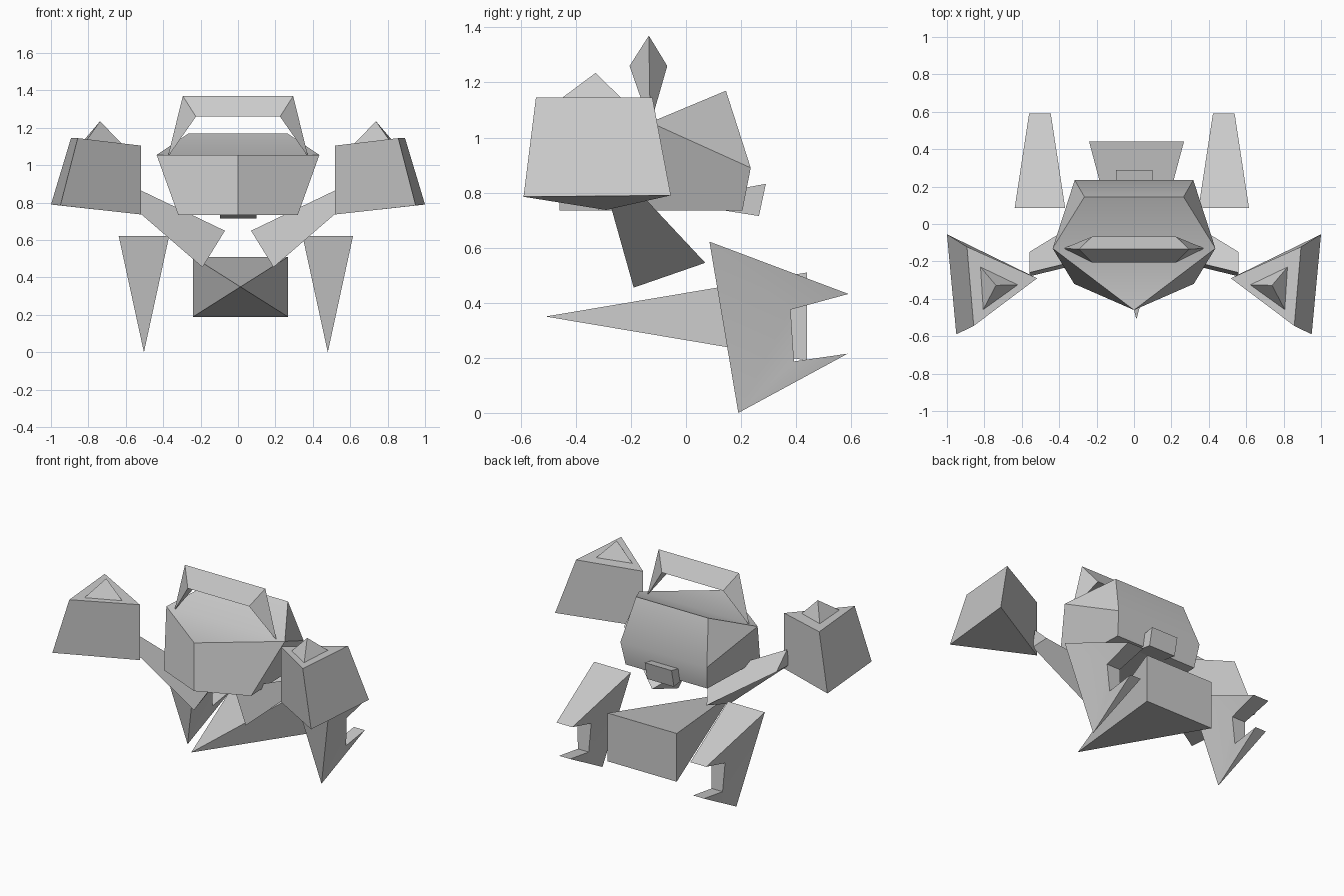
import bpy, bmesh, math

cube = bpy.data.objects.get("Cube")
if cube:
    bpy.data.objects.remove(cube, do_unlink=True)

grey = bpy.data.materials.new("plain_grey")
grey.use_nodes = True
grey.diffuse_color = (0.6, 0.6, 0.6, 1)
grey.node_tree.nodes["Principled BSDF"].inputs["Base Color"].default_value = (0.6, 0.6, 0.6, 1)


def build(name, points, faces):
    """Make one object from named points and faces spelled with those names."""
    bm = bmesh.new()
    verts = {key: bm.verts.new(co) for key, co in points.items()}
    for face in faces:
        bm.faces.new([verts[key] for key in face.split()])
    bmesh.ops.recalc_face_normals(bm, faces=bm.faces)
    mesh = bpy.data.meshes.new(name)
    bm.to_mesh(mesh)
    bm.free()
    mesh.materials.append(grey)
    obj = bpy.data.objects.new(name, mesh)
    bpy.context.collection.objects.link(obj)
    bpy.ops.object.select_all(action='DESELECT')
    obj.select_set(True)
    bpy.context.view_layer.objects.active = obj
    bpy.ops.object.shade_smooth_by_angle(angle=math.radians(30))
    return obj


def both(points, centre=0.0):
    """Mirror points across x, adding l and r to their names."""
    out = {}
    for key, (x, y, z) in points.items():
        out[key + "r"] = (centre - x, y, z)
        out[key + "l"] = (centre + x, y, z)
    return out


def prism(name, start, end):
    """Join two rings of the same size and cap them."""
    n = len(start)
    pts = {f"s{i}": p for i, p in enumerate(start)}
    pts.update({f"e{i}": p for i, p in enumerate(end)})
    faces = [f"s{i} s{(i + 1) % n} e{(i + 1) % n} e{i}" for i in range(n)]
    faces += [" ".join(f"{c}{i}" for i in range(n)) for c in "se"]
    return build(name, pts, faces)


def cone(name, base, apex):
    """Pyramid over any base ring."""
    n = len(base)
    pts = {f"b{i}": p for i, p in enumerate(base)}
    pts["a"] = apex
    faces = [f"b{i} b{(i + 1) % n} a" for i in range(n)]
    return build(name, pts, faces + [" ".join(f"b{i}" for i in range(n))])


# Body with a pointed front and sloping roof
body = both({"rim": (0.435, -0.13, 1.055), "roof": (0.265, 0.145, 1.17),
             "mid": (0.317, 0.235, 0.89), "low": (0.32, -0.32, 0.735),
             "back": (0.3, 0.205, 0.735)})
body["nose"] = (0, -0.46, 1.055)
body["chin"] = (0, -0.46, 0.735)
faces = ["nose riml rimr", "riml roofl roofr rimr", "roofl midl midr roofr",
         "midl backl backr midr", "chin lowr backr backl lowl"]
for s in "lr":
    faces += [f"nose rim{s} low{s} chin", f"rim{s} mid{s} back{s} low{s}",
              f"rim{s} roof{s} mid{s}"]
build("body", body, faces)

# Roof bar: triangular beam whose ends taper down to points
bar = both({"top": (0.295, -0.135, 1.37), "front": (0.225, -0.205, 1.26),
            "rear": (0.225, -0.068, 1.26), "tip": (0.375, -0.13, 1.045)})
faces = ["topl topr frontr frontl", "topl topr rearr rearl", "frontl frontr rearr rearl"]
for s in "lr":
    faces += [f"top{s} front{s} tip{s}", f"top{s} rear{s} tip{s}", f"front{s} rear{s} tip{s}"]
build("roof_bar", bar, faces)

# Small tilted box at the back
profile = [(0.12, 0.8), (0.29, 0.832), (0.265, 0.715), (0.12, 0.738)]
prism("rear_box", [(-0.097, y, z) for y, z in profile], [(0.1, y, z) for y, z in profile])

# Hip pyramid pointing forward
cone("hips", [(-0.24, 0.44, 0.51), (0.267, 0.44, 0.51), (0.267, 0.44, 0.19), (-0.24, 0.44, 0.19)],
     (0.013, -0.51, 0.35))

# Legs
for side, centre in (("right", -0.503), ("left", 0.48)):
    leg = both({"knee": (0.135, 0.085, 0.622), "rear": (0.058, 0.59, 0.432),
                "hock": (0.05, 0.38, 0.375), "heel": (0.04, 0.392, 0.187),
                "toe": (0.04, 0.587, 0.215)}, centre)
    leg["tip"] = (centre, 0.19, 0)
    faces = ["kneel kneer tip", "kneel kneer rearr rearl", "rearl rearr hockr hockl",
             "hockl hockr heelr heell", "heell heelr toer toel", "toel toer tip"]
    for s in "lr":
        faces += [f"knee{s} rear{s} hock{s}", f"knee{s} hock{s} tip",
                  f"hock{s} heel{s} tip", f"heel{s} toe{s} tip"]
    build(side + "_leg", leg, faces)

# Arms with shoulder blocks and spikes
for side, m in (("right", -1), ("left", 1)):
    def flip(points):
        return [(m * x, y, z) for x, y, z in points]

    prism(side + "_shoulder",
          flip([(1.0, -0.055, 0.79), (0.95, -0.59, 0.785), (0.518, -0.29, 0.737)]),
          flip([(0.893, -0.122, 1.145), (0.857, -0.545, 1.145), (0.518, -0.29, 1.105)]))
    cone(side + "_spike",
         flip([(0.825, -0.225, 1.133), (0.81, -0.465, 1.133), (0.615, -0.325, 1.11)]),
         flip([(0.738, -0.328, 1.235)])[0])
    prism(side + "_arm",
          flip([(0.19, -0.19, 0.455), (0.07, -0.14, 0.65), (0.2, 0.07, 0.545)]),
          flip([(0.56, -0.28, 0.775), (0.56, -0.26, 0.885), (0.56, -0.15, 0.78)]))
